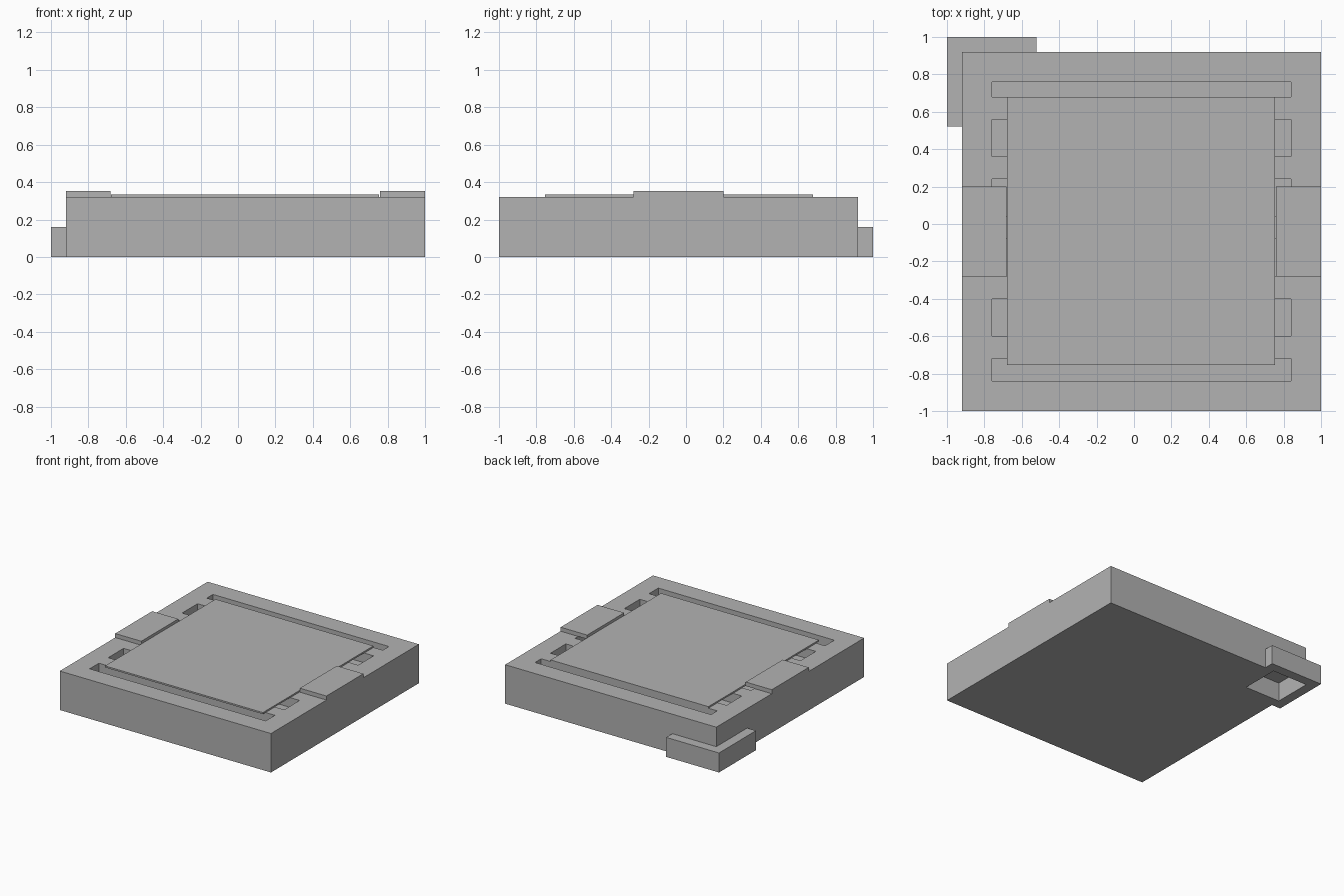
import bpy
import bmesh

if "Cube" in bpy.data.objects:
    bpy.data.objects.remove(bpy.data.objects["Cube"])

grey = bpy.data.materials.new("plain grey")
grey.diffuse_color = (0.448, 0.448, 0.448, 1)
grey.use_nodes = True
grey.node_tree.nodes["Principled BSDF"].inputs["Base Color"].default_value = grey.diffuse_color


def boxes(name, *spans):
    """One object made of boxes, each given as (x0, x1, y0, y1, z0, z1)."""
    bm = bmesh.new()
    for x0, x1, y0, y1, z0, z1 in spans:
        for v in bmesh.ops.create_cube(bm, size=1)["verts"]:
            v.co.x = x1 if v.co.x > 0 else x0
            v.co.y = y1 if v.co.y > 0 else y0
            v.co.z = z1 if v.co.z > 0 else z0
    mesh = bpy.data.meshes.new(name)
    bm.to_mesh(mesh)
    bm.free()
    mesh.materials.append(grey)
    obj = bpy.data.objects.new(name, mesh)
    bpy.context.collection.objects.link(obj)
    return obj


def combine(target, helper, operation):
    mod = target.modifiers.new(helper.name, 'BOOLEAN')
    mod.operation = operation
    mod.solver = 'EXACT'
    mod.object = helper
    helper.hide_render = True
    helper.hide_set(True)


# Main slab with a low block wrapped around its back left corner
body = boxes("body", (-0.92, 1, -1, 0.92, 0, 0.32))
corner = boxes("corner_block_helper", (-1, -0.52, 0.52, 1, 0, 0.16))
combine(body, corner, 'UNION')

# Pocket under the corner block
pocket = boxes("pocket_cutter", (-0.92, -0.6, 0.6, 0.92, -0.1, 0.155))
combine(body, pocket, 'DIFFERENCE')

# Row of slots running across under the panel
slot_rows = [(-0.84, -0.72), (0.68, 0.76)]
slot_rows += [(-0.6 + 0.32 * i, -0.4 + 0.32 * i) for i in range(4)]
slots = boxes("slot_cutter",
              *[(-0.76, 0.84, y0, y1, 0.24, 0.5) for y0, y1 in slot_rows])
combine(body, slots, 'DIFFERENCE')

# Thin panel on top
boxes("panel", (-0.68, 0.755, -0.755, 0.68, 0.32, 0.333))

# Raised clips on both sides
boxes("left_clip", (-0.92, -0.683, -0.28, 0.2, 0.32, 0.353))
boxes("right_clip", (0.758, 1, -0.28, 0.2, 0.32, 0.353))
